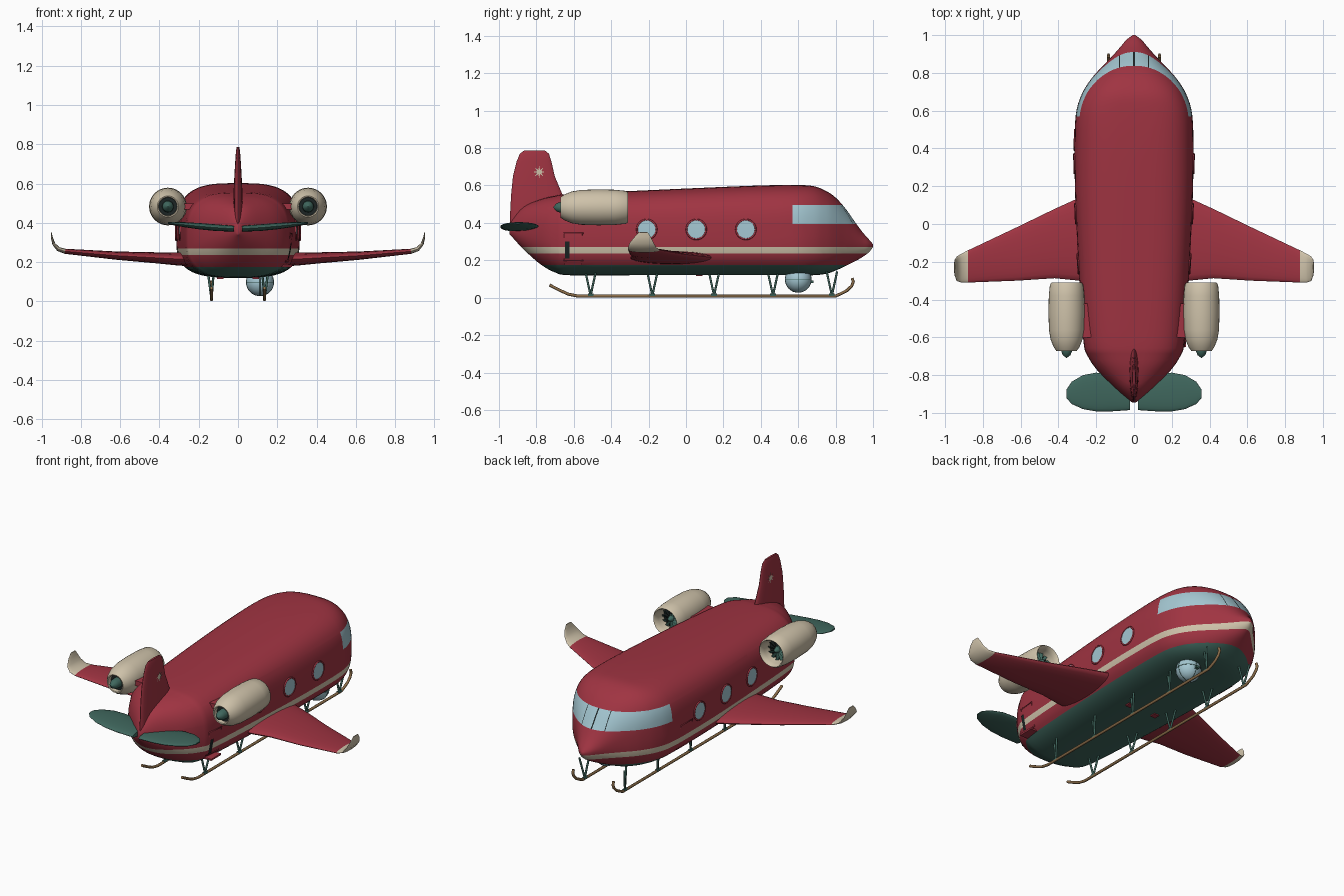
import bpy, bmesh, math
from mathutils import Vector
from mathutils.bvhtree import BVHTree

if "Cube" in bpy.data.objects:
    bpy.data.objects.remove(bpy.data.objects["Cube"])


def material(name, rgb):
    m = bpy.data.materials.new(name)
    m.use_nodes = True
    m.diffuse_color = (*rgb, 1)
    node = m.node_tree.nodes["Principled BSDF"]
    node.inputs["Base Color"].default_value = (*rgb, 1)
    node.inputs["Roughness"].default_value = 0.6
    return m


RED = material("red paint", (0.35, 0.034, 0.054))
CREAM = material("cream", (0.62, 0.54, 0.40))
GREEN = material("dark green", (0.05, 0.135, 0.11))
GLASS = material("pale blue glass", (0.37, 0.57, 0.64))
WOOD = material("skid bronze", (0.27, 0.16, 0.07))
DARK = material("near black", (0.012, 0.018, 0.018))


def finish(name, bm, mats, angle=40):
    bmesh.ops.recalc_face_normals(bm, faces=bm.faces)
    me = bpy.data.meshes.new(name)
    bm.to_mesh(me)
    bm.free()
    for m in mats:
        me.materials.append(m)
    me.shade_smooth()
    me.set_sharp_from_angle(angle=math.radians(angle))
    ob = bpy.data.objects.new(name, me)
    bpy.context.collection.objects.link(ob)
    return ob


def loft(rings, caps=True, accent_from=None):
    bm = bmesh.new()
    loops = [[bm.verts.new(p) for p in r] for r in rings]
    n = len(loops[0])
    for k in range(len(loops) - 1):
        a, b = loops[k], loops[k + 1]
        for i in range(n):
            j = (i + 1) % n
            f = bm.faces.new((a[i], a[j], b[j], b[i]))
            f.material_index = int(accent_from is not None and k >= accent_from)
    if caps:
        bm.faces.new(loops[0])
        bm.faces.new(loops[-1]).material_index = int(accent_from is not None)
    return bm


def catmull(rows, steps):
    out = []
    for i in range(len(rows) - 1):
        quad = [rows[max(0, min(len(rows) - 1, i + d))] for d in (-1, 0, 1, 2)]
        for s in range(steps):
            t = s / steps
            out.append([0.5 * (2 * b + (c - a) * t + (2 * a - 5 * b + 4 * c - d) * t * t
                               + (3 * b - a - 3 * c + d) * t ** 3) for a, b, c, d in zip(*quad)])
    return out + [list(rows[-1])]


def power(v, n):
    return math.copysign(abs(v) ** (2 / n), v)


def box(name, lo, hi, mat):
    bm = bmesh.new()
    bmesh.ops.create_cube(bm, size=1)
    for v in bm.verts:
        v.co = [(a + b) / 2 + c * (b - a) for a, b, c in zip(lo, hi, v.co)]
    return finish(name, bm, [mat])


def tube(name, paths, r, mat, cyclic=False):
    cu = bpy.data.curves.new(name, "CURVE")
    cu.dimensions = "3D"
    cu.bevel_depth, cu.bevel_resolution, cu.use_fill_caps = r, 2, True
    for pts in paths:
        sp = cu.splines.new("POLY")
        sp.points.add(len(pts) - 1)
        for p, co in zip(sp.points, pts):
            p.co = (*co, 1)
        sp.use_cyclic_u = cyclic
    cu.materials.append(mat)
    ob = bpy.data.objects.new(name, cu)
    bpy.context.collection.objects.link(ob)


def revolve(name, x, z, profile, mat, n=32):
    rings = [[(x + r * math.cos(math.tau * i / n), y, z + r * math.sin(math.tau * i / n))
              for i in range(n)] for y, r in profile]
    return finish(name, loft(rings, caps=False), [mat])


# Fuselage stations: y, half width, bottom, widest height, top, squareness
hull = catmull([
    (-.945, .008, .34, .36, .38, 2), (-.93, .03, .325, .36, .415, 2),
    (-.87, .10, .26, .35, .485, 2.2), (-.78, .19, .18, .34, .525, 2.5),
    (-.70, .245, .135, .33, .545, 2.8), (-.62, .268, .12, .33, .555, 3),
    (-.3, .29, .12, .33, .57, 3.2), (.1, .31, .12, .33, .588, 3.2),
    (.4, .315, .12, .33, .6, 3.2), (.58, .308, .12, .33, .602, 3.2),
    (.68, .28, .12, .33, .597, 3), (.75, .24, .128, .33, .57, 2.8),
    (.8, .2, .145, .32, .535, 2.6), (.85, .152, .168, .31, .48, 2.4),
    (.9, .105, .193, .3, .41, 2.2), (.94, .07, .215, .29, .355, 2),
    (.975, .04, .24, .285, .315, 2), (1, .006, .27, .278, .286, 2)], 4)
rings = []
for y, w, lo, mid, hi, n in hull:
    ring = []
    for i in range(56):
        a = math.tau * i / 56
        s = power(math.sin(a), n)
        ring.append((w * power(math.cos(a), n), y, mid + s * ((hi - mid) if s > 0 else (mid - lo))))
    rings.append(ring)
bm = loft(rings)
bmesh.ops.recalc_face_normals(bm, faces=bm.faces)


def cut(co, no, faces):
    geom = {e for f in faces for e in (*f.verts, *f.edges, f)}
    bmesh.ops.bisect_plane(bm, geom=list(geom), plane_co=co, plane_no=no, dist=1e-5)


def in_glass(f):
    c = f.calc_center_median()
    return c.y > .57 and .395 < c.z < .495


# Paint bands and wraparound windscreen cut into the hull
for z in (.175, .235, .27, .395, .495):
    cut((0, 0, z), (0, 0, 1), bm.faces)
cut((0, .57, 0), (0, 1, 0), bm.faces)
for x in (-.079, -.075, -.004, .004, .075, .079):
    cut((x, 0, 0), (1, 0, 0), [f for f in bm.faces if in_glass(f)])
for f in bm.faces:
    c = f.calc_center_median()
    if in_glass(f):
        bar = abs(c.x) < .004 or .075 < abs(c.x) < .079
        f.material_index = 4 if bar else 3
    elif c.z < .175:
        f.material_index = 2
    else:
        f.material_index = int(.235 < c.z < .27)
tree = BVHTree.FromBMesh(bm)
finish("fuselage", bm, [RED, CREAM, GREEN, GLASS, DARK], 50)


def on_side(side, y, z, lift):
    hit = tree.ray_cast(Vector((side * 2, y, z)), Vector((-side, 0, 0)))[0]
    return (hit.x + side * lift, y, z)


def patch(name, side, outline, lift, mat):
    # thin plate draped over the hull side, fanned from its centre
    bm = bmesh.new()
    cy = sum(p[0] for p in outline) / len(outline)
    cz = sum(p[1] for p in outline) / len(outline)
    hub = bm.verts.new(on_side(side, cy, cz, lift))
    rim = [bm.verts.new(on_side(side, y, z, lift)) for y, z in outline]
    for i in range(len(rim)):
        bm.faces.new((hub, rim[i - 1], rim[i]))
    ob = finish(name, bm, [mat])
    if ob.data.polygons[0].normal.x * side < 0:
        ob.data.flip_normals()


def circle(y, z, r, n=28):
    return [(y + r * math.cos(math.tau * i / n), z + r * math.sin(math.tau * i / n)) for i in range(n)]


def rectangle(y0, y1, z0, z1):
    return [(y0, z0), (y1, z0), (y1, z1), (y0, z1)]


def blade(name, side, stations, mats, accent_from=None, n=24):
    # stations: x, z, leading y, trailing y, thickness, tilt in degrees
    rings = []
    for x, z, y0, y1, t, tilt in stations:
        a = math.radians(tilt)
        rings.append([(side * (x - t / 2 * math.sin(p) * math.sin(a)),
                       (y0 + y1) / 2 + (y0 - y1) / 2 * math.cos(p),
                       z + t / 2 * math.sin(p) * math.cos(a))
                      for p in (math.tau * i / n for i in range(n))])
    finish(name, loft(rings, accent_from=accent_from), mats, 55)


# Tail fin
blade("tail_fin", 1, [
    (0, .34, -.86, -.94, .02, 90), (0, .42, -.62, -.942, .05, 90), (0, .55, -.66, -.935, .046, 90),
    (0, .65, -.702, -.925, .036, 90), (0, .73, -.72, -.905, .026, 90),
    (0, .77, -.733, -.888, .02, 90), (0, .787, -.755, -.865, .012, 90)], [RED])

for side, label in ((1, "left_"), (-1, "right_")):
    # Wing with upturned cream tip
    blade(label + "wing", side, [
        (.22, .213, .17, -.3, .072, 0), (.31, .216, .13, -.298, .066, 0), (.42, .222, .08, -.287, .056, 0),
        (.62, .233, -.017, -.3, .042, 0), (.88, .255, -.14, -.31, .026, 5), (.915, .266, -.158, -.31, .022, 30),
        (.938, .292, -.172, -.302, .016, 60), (.948, .325, -.188, -.275, .01, 78),
        (.951, .35, -.205, -.25, .005, 85)], [RED, CREAM], 4)
    # Tailplane
    blade(label + "tailplane", side, [
        (.02, .37, -.83, -.985, .03, 0), (.12, .376, -.797, -.992, .034, 0), (.2, .383, -.787, -.992, .032, 0),
        (.27, .39, -.80, -.98, .026, 0), (.33, .396, -.835, -.953, .016, 0),
        (.357, .399, -.875, -.922, .008, 0)], [GREEN])

    # Engine
    ex, ez = side * .357, .483
    revolve(label + "engine_cowl", ex, ez, [
        (-.41, .06), (-.34, .068), (-.314, .075), (-.31, .08), (-.322, .088), (-.38, .094), (-.47, .096),
        (-.56, .093), (-.61, .085), (-.65, .069), (-.672, .054), (-.67, .048), (-.6, .044)], CREAM)
    revolve(label + "engine_core", ex, ez, [(-.385, 0), (-.385, .064), (-.645, .046), (-.645, 0)], DARK)
    revolve(label + "fan_spinner", ex, ez, [(-.34, 0), (-.35, .012), (-.384, .022)], GREEN, 20)
    revolve(label + "exhaust_cone", ex, ez, [(-.64, .03), (-.675, .028), (-.695, .02), (-.71, 0)], GREEN, 20)
    bm = bmesh.new()
    for k in range(12):
        a = math.tau * k / 12
        bm.faces.new([bm.verts.new((ex + r * math.cos(a + d), y, ez + r * math.sin(a + d)))
                      for r, d, y in ((.018, -.3, -.376), (.063, -.1, -.376), (.063, .16, -.366), (.018, .3, -.366))])
    finish(label + "fan_blades", bm, [GREEN])
    xs = sorted((side * .22, side * .29))
    box(label + "engine_pylon", (xs[0], -.6, .468), (xs[1], -.42, .498), RED)

    # Portholes with raised rims
    for k, y in enumerate((-.21, .055, .32)):
        patch(f"{label}porthole_{k}", side, circle(y, .365, .05), .004, GLASS)
        rim = [on_side(side, a, b, .002) for a, b in circle(y, .365, .052)]
        tube(f"{label}porthole_rim_{k}", [rim], .005, RED, True)

    # Star on the fin
    bm = bmesh.new()
    bm.faces.new([bm.verts.new((side * .0205, -.785 + r * math.sin(a), .672 + r * math.cos(a)))
                  for a, r in ((math.tau * i / 16, .012 if i % 2 else .033) for i in range(16))])
    bmesh.ops.solidify(bm, geom=bm.faces[:], thickness=.006)
    finish(label + "fin_star", bm, [CREAM])

    # Skid and V struts
    sx = side * .135
    tube(label + "skid", [[(sx, y, z) for y, z in (
        (-.73, .068), (-.68, .042), (-.63, .019), (-.58, .009), (.8, .009), (.825, .02), (.86, .038),
        (.885, .062), (.895, .085), (.888, .105))]], .008, WOOD)
    legs = [[(side * (.138 + d / 2), y + d, .14), (sx, y, .012)]
            for y in (-.51, -.18, .15, .465, .78) for d in (-.028, .028)]
    tube(label + "skid_struts", legs, .006, GREEN)
    tube(label + "skid_feet", [[(sx, y - .015, .013), (sx, y + .015, .013)]
                               for y in (-.51, -.18, .15, .465, .78)], .009, GREEN)

    # Belly plate
    box(label + "belly_plate", (side * .09 - .017, .053, .115), (side * .09 + .017, .087, .122), RED)

# Cabin doors: rear left has a window slot and a step
for label, side, y0, y1, z0, z1 in (("left_", 1, -.652, -.552, .2, .345), ("right_", -1, .39, .5, .19, .34)):
    frame = [on_side(side, y, z, .001) for y, z in rectangle(y0, y1, z0, z1)]
    tube(label + "door_frame", [frame], .004, RED, True)
patch("left_door_slot", 1, rectangle(-.647, -.622, .21, .3), .006, DARK)
box("left_door_step", (.22, -.65, .175), (.275, -.555, .185), RED)

# Observation ball under the nose
bm = bmesh.new()
bmesh.ops.create_uvsphere(bm, u_segments=32, v_segments=20, radius=.07)
bmesh.ops.translate(bm, verts=bm.verts, vec=(.112, .6, .098))
finish("observation_ball", bm, [GLASS])
bands = [[(.112 + .07 * math.cos(a) * c, .6 + .07 * math.cos(a) * s, .098 + .07 * math.sin(a))
          for a in (math.tau * i / 32 for i in range(32))] for c, s in ((1, 0), (0, 1))]
bands.append([(.112 + .07 * math.cos(a), .6 + .07 * math.sin(a), .098)
              for a in (math.tau * i / 32 for i in range(32))])
tube("ball_ribs", bands, .0015, GREEN, True)
box("ball_lamp", (.102, .66, .078), (.122, .682, .092), GREEN)
